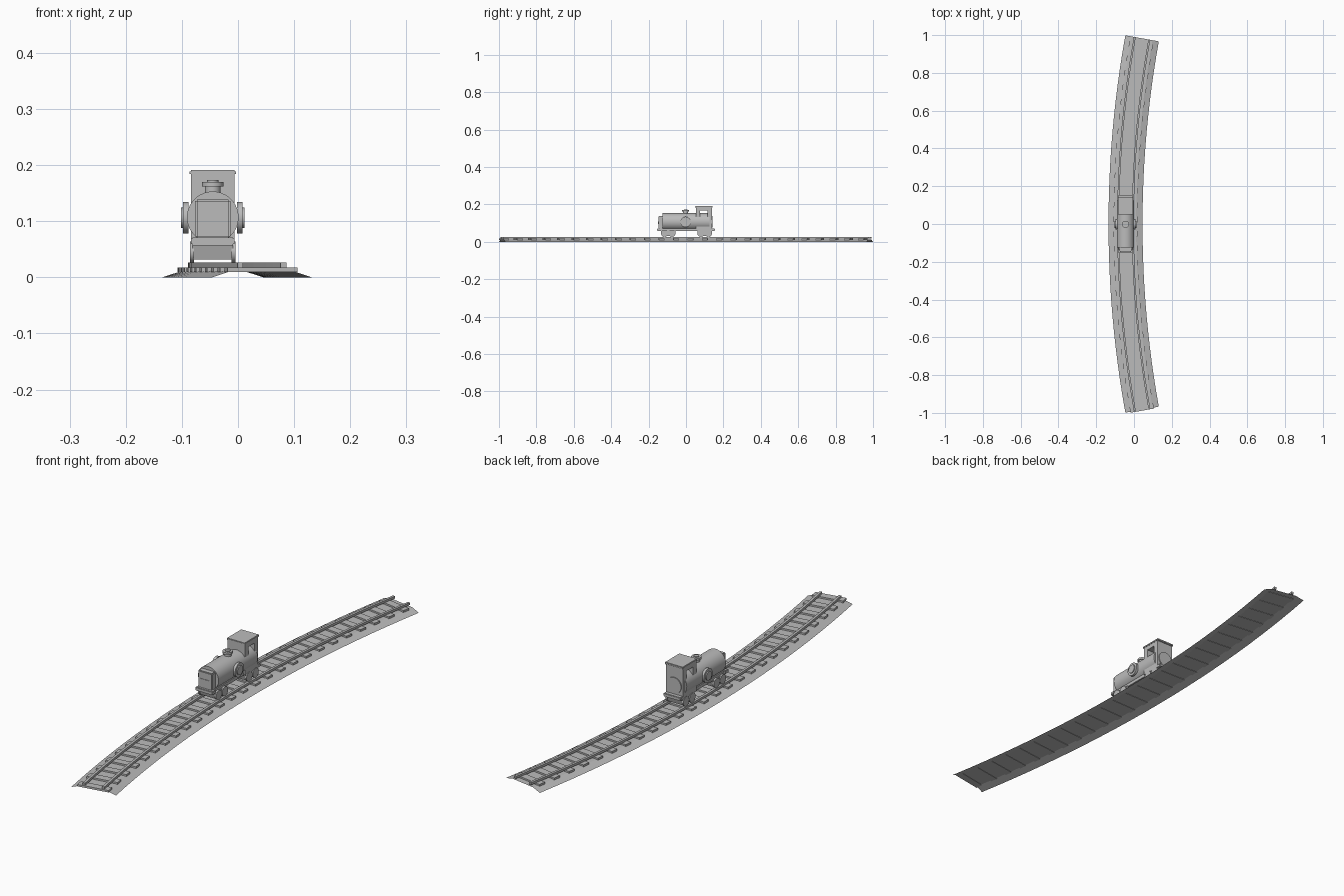
import bpy, bmesh, math
from mathutils import Matrix

if "Cube" in bpy.data.objects:
    bpy.data.objects.remove(bpy.data.objects["Cube"])

R, CX, END = 5.55, 5.505, math.radians(10.2)   # track arc
TX = -0.045                                    # train centre line

grey = bpy.data.materials.new("plain grey")
grey.diffuse_color = (0.5, 0.5, 0.5, 1)
grey.use_nodes = True
grey.node_tree.nodes["Principled BSDF"].inputs["Base Color"].default_value = grey.diffuse_color


def finish(name, bm, smooth=False):
    me = bpy.data.meshes.new(name)
    bm.to_mesh(me)
    bm.free()
    ob = bpy.data.objects.new(name, me)
    bpy.context.collection.objects.link(ob)
    me.materials.append(grey)
    if smooth:
        bpy.ops.object.select_all(action='DESELECT')
        ob.select_set(True)
        bpy.context.view_layer.objects.active = ob
        bpy.ops.object.shade_smooth_by_angle(angle=math.radians(35))
    return ob


def add_box(bm, lo, hi, rot=0, at=(0, 0, 0)):
    size = [h - l for l, h in zip(lo, hi)]
    mid = [(h + l) / 2 for l, h in zip(lo, hi)]
    m = (Matrix.Translation(at) @ Matrix.Rotation(rot, 4, 'Z')
         @ Matrix.Translation(mid) @ Matrix.Diagonal((*size, 1)))
    bmesh.ops.create_cube(bm, size=1, matrix=m)


def box(name, lo, hi, bevel=0):
    bm = bmesh.new()
    add_box(bm, lo, hi)
    if bevel:
        bmesh.ops.bevel(bm, geom=bm.edges[:], offset=bevel, segments=2, affect='EDGES')
    return finish(name, bm)


def add_cyl(bm, at, r, depth, axis, r2=None, seg=32):
    rot = {'X': Matrix.Rotation(math.pi / 2, 4, 'Y'),
           'Y': Matrix.Rotation(math.pi / 2, 4, 'X'), 'Z': Matrix()}[axis]
    bmesh.ops.create_cone(bm, cap_ends=True, segments=seg, radius1=r,
                          radius2=r if r2 is None else r2, depth=depth,
                          matrix=Matrix.Translation(at) @ rot)


def cyl(name, *args, **kw):
    bm = bmesh.new()
    add_cyl(bm, *args, **kw)
    return finish(name, bm, True)


def arc(r, a, z):
    return (CX - r * math.cos(a), r * math.sin(a), z)


def sweep(bm, profile, closed, steps=24):
    rows = []
    for i in range(steps + 1):
        a = END * (2 * i / steps - 1)
        rows.append([bm.verts.new(arc(R + o, a, z)) for o, z in profile])
    n = len(profile)
    for r0, r1 in zip(rows, rows[1:]):
        for j in range(n if closed else n - 1):
            k = (j + 1) % n
            bm.faces.new((r0[j], r0[k], r1[k], r1[j]))
    if closed:
        bm.faces.new(rows[0])
        bm.faces.new(rows[-1][::-1])
        bmesh.ops.recalc_face_normals(bm, faces=bm.faces[:])
    else:
        for f in bm.faces:
            f.normal_update()
            if f.normal.z < 0:
                f.normal_flip()


# Track: open ballast sheet, sleepers and two rails
bm = bmesh.new()
sweep(bm, [(-0.09, 0), (-0.056, 0.011), (0.056, 0.011), (0.09, 0)], False)
finish("ballast", bm)

bm = bmesh.new()
TIES = 26
for i in range(TIES):
    a = math.radians(-10.1 + 19.9 * i / (TIES - 1))
    add_box(bm, (-0.063, -0.015, 0.0095), (0.063, 0.015, 0.0175), -a, arc(R, a, 0))
finish("sleepers", bm)

bm = bmesh.new()
for s in (-0.039, 0.039):
    sweep(bm, [(s - 0.005, 0.0165), (s + 0.005, 0.0165),
               (s + 0.005, 0.026), (s - 0.005, 0.026)], True)
finish("rails", bm)

# Bogies: tapered blocks with wheels, front and rear
for name, y in (("front", -0.095), ("rear", 0.1)):
    bm = bmesh.new()
    add_box(bm, (TX - 0.036, y - 0.04, 0.032), (TX + 0.036, y + 0.04, 0.06))
    for v in bm.verts:
        if v.co.z < 0.04:
            v.co.y = y + (v.co.y - y) * 0.8
    finish(name + "_bogie", bm)
    bm = bmesh.new()
    for dx in (-0.037, 0.037):
        for dy in (-0.02, 0.02):
            add_cyl(bm, (TX + dx, y + dy, 0.045), 0.019, 0.007, 'X', seg=20)
    finish(name + "_wheels", bm, True)

# Frame and buffer beams
box("footplate", (TX - 0.032, -0.14, 0.057), (TX + 0.032, 0.14, 0.07))
for name, y in (("front", -0.143), ("rear", 0.143)):
    box(name + "_buffer_beam", (TX - 0.0385, y - 0.011, 0.057),
        (TX + 0.0385, y + 0.011, 0.071), 0.002)

# Boiler with square front box and plate
cyl("boiler", (TX, -0.0, 0.107), 0.046, 0.25, 'Y', seg=40)
box("front_box", (TX - 0.0315, -0.147, 0.07), (TX + 0.0315, -0.12, 0.139), 0.003)
box("front_plate", (TX - 0.019, -0.149, 0.095), (TX + 0.019, -0.146, 0.109))

# Chimney
cyl("chimney", (TX, -0.002, 0.157), 0.014, 0.016, 'Z')
cyl("chimney_rim", (TX, -0.002, 0.166), 0.019, 0.008, 'Z')
cyl("chimney_cap", (TX, -0.002, 0.171), 0.01, 0.004, 'Z')

# Side discs with raised hubs
bm = bmesh.new()
for s in (-1, 1):
    add_cyl(bm, (TX + s * 0.048, -0.002, 0.106), 0.028, 0.010, 'X')
    add_cyl(bm, (TX + s * 0.054, -0.002, 0.106), 0.018, 0.006, 'X')
finish("side_discs", bm, True)

# Cab with side openings cut through, and its roof
cab = box("cab", (TX - 0.0385, 0.053, 0.06), (TX + 0.0385, 0.138, 0.184))
cutter = box("window_cutter", (TX - 0.1, 0.075, 0.122), (TX + 0.1, 0.115, 0.166))
cutter.hide_render = True
cutter.hide_viewport = True
mod = cab.modifiers.new("windows", 'BOOLEAN')
mod.operation = 'DIFFERENCE'
mod.solver = 'EXACT'
mod.object = cutter
box("roof", (TX - 0.041, 0.049, 0.182), (TX + 0.041, 0.143, 0.191), 0.002)
cyl("rear_disc", (TX, 0.139, 0.107), 0.032, 0.006, 'Y')
